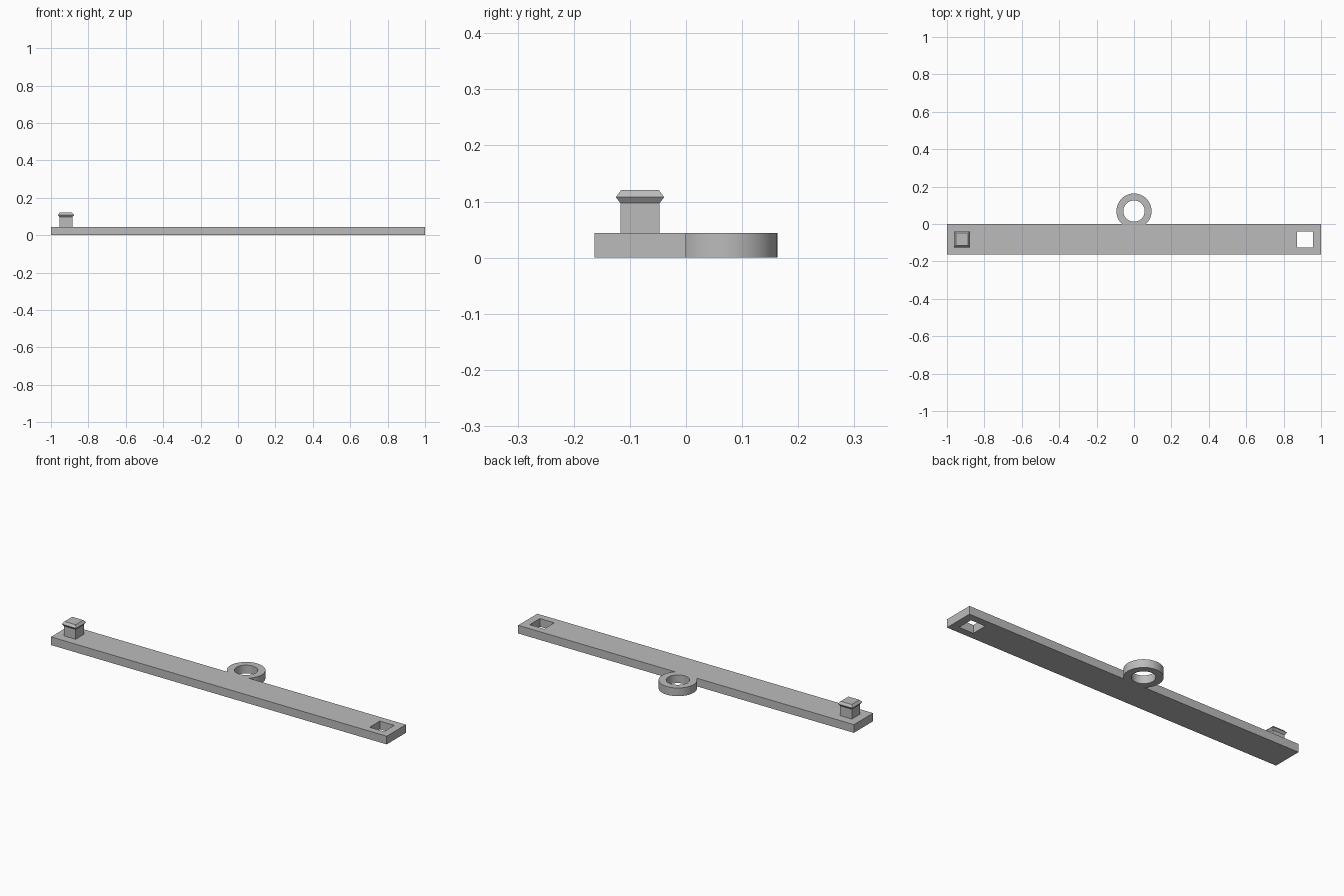
import bpy, bmesh, math

cube = bpy.data.objects.get("Cube")
if cube:
    bpy.data.objects.remove(cube, do_unlink=True)

THICK = 0.044
MID_Y = -0.082

grey = bpy.data.materials.new("plain grey")
grey.use_nodes = True
colour = (0.5, 0.5, 0.5, 1)
grey.diffuse_color = colour
grey.node_tree.nodes["Principled BSDF"].inputs["Base Color"].default_value = colour


def finish(name, bm):
    bmesh.ops.recalc_face_normals(bm, faces=bm.faces)
    mesh = bpy.data.meshes.new(name)
    bm.to_mesh(mesh)
    bm.free()
    mesh.materials.append(grey)
    obj = bpy.data.objects.new(name, mesh)
    bpy.context.collection.objects.link(obj)
    return obj


def loft(name, centre, levels, sides=4, closed=False):
    """Stack regular rings given as (radius or half width, z)."""
    bm = bmesh.new()
    scale = math.sqrt(2) if sides == 4 else 1
    rings = []
    for r, z in levels:
        angles = [2 * math.pi * (i + 0.5) / sides for i in range(sides)]
        rings.append([bm.verts.new((centre[0] + scale * r * math.cos(a),
                                    centre[1] + scale * r * math.sin(a), z)) for a in angles])
    pairs = list(zip(rings, rings[1:]))
    if closed:
        pairs.append((rings[-1], rings[0]))
    else:
        bm.faces.new(rings[0])
        bm.faces.new(rings[-1])
    for low, high in pairs:
        for i in range(sides):
            j = (i + 1) % sides
            bm.faces.new((low[i], low[j], high[j], high[i]))
    return finish(name, bm)


# Long flat bar
bm = bmesh.new()
bmesh.ops.create_cube(bm, size=1)
for v in bm.verts:
    v.co = (v.co.x * 2, (v.co.y - 0.5) * 0.163, (v.co.z + 0.5) * THICK)
bar = finish("bar", bm)

# Square socket cut through the left end
socket = loft("socket_cutter", (0.915, MID_Y), [(0.043, -0.1), (0.043, 0.1)])
socket.hide_render = True
cut = bar.modifiers.new("socket", "BOOLEAN")
cut.operation = "DIFFERENCE"
cut.solver = "EXACT"
cut.object = socket
bpy.context.view_layer.objects.active = bar
bpy.ops.object.modifier_apply(modifier=cut.name)
bpy.data.objects.remove(socket, do_unlink=True)

# Square peg with a flared snap head
loft("peg", (-0.92, MID_Y),
     [(0.035, THICK), (0.035, 0.097), (0.043, 0.108), (0.033, 0.121)])

# Hanging ring, trimmed where it meets the back of the bar
ring = loft("hanging_ring", (0, 0.069),
            [(0.094, 0), (0.094, THICK), (0.057, THICK), (0.057, 0)], 64, True)
bm = bmesh.new()
bm.from_mesh(ring.data)
bmesh.ops.bisect_plane(bm, geom=bm.verts[:] + bm.edges[:] + bm.faces[:],
                       plane_co=(0, 0, 0), plane_no=(0, 1, 0), clear_inner=True)
bm.to_mesh(ring.data)
bm.free()
bpy.ops.object.select_all(action="DESELECT")
ring.select_set(True)
bpy.context.view_layer.objects.active = ring
bpy.ops.object.shade_smooth_by_angle(angle=math.radians(30))
